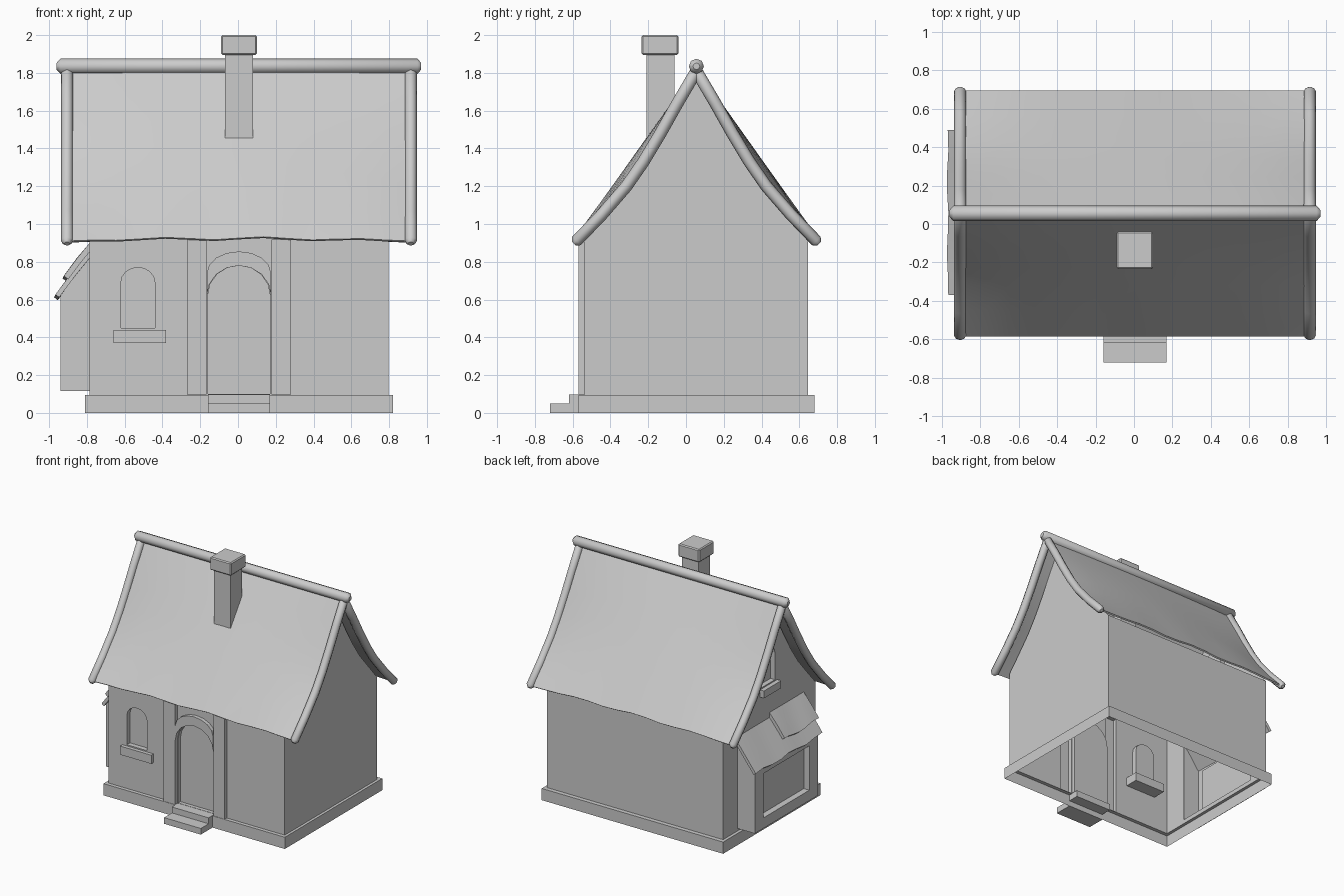
import bpy, bmesh, math
from mathutils import Vector

cube = bpy.data.objects.get("Cube")
if cube:
    bpy.data.objects.remove(cube, do_unlink=True)

grey = bpy.data.materials.new("plain grey")
grey.use_nodes = True
grey.diffuse_color = (0.6, 0.6, 0.6, 1)
grey.node_tree.nodes["Principled BSDF"].inputs["Base Color"].default_value = (0.6, 0.6, 0.6, 1)

MID = 0.055                                   # y of the ridge
SLOPE = [(0, 1.81), (0.1, 1.64), (0.19, 1.48), (0.28, 1.33), (0.37, 1.2), (0.5, 1.05), (0.635, 0.91)]


def finish(name, bm):
    mesh = bpy.data.meshes.new(name)
    bm.to_mesh(mesh)
    bm.free()
    ob = bpy.data.objects.new(name, mesh)
    bpy.context.collection.objects.link(ob)
    mesh.materials.append(grey)
    return ob


def box(name, x0, x1, y0, y1, z0, z1, bevel=0):
    bm = bmesh.new()
    bmesh.ops.create_cube(bm, size=1)
    for v in bm.verts:
        v.co = ((x0 + x1) / 2 + v.co.x * (x1 - x0), (y0 + y1) / 2 + v.co.y * (y1 - y0),
                (z0 + z1) / 2 + v.co.z * (z1 - z0))
    if bevel:
        bmesh.ops.bevel(bm, geom=bm.edges[:], offset=bevel, segments=1, affect='EDGES')
    return finish(name, bm)


def prism(name, outline, place, d0, d1):
    """Closed solid: a 2D outline extruded between two depths."""
    bm = bmesh.new()
    a = [bm.verts.new(place(u, v, d0)) for u, v in outline]
    b = [bm.verts.new(place(u, v, d1)) for u, v in outline]
    bm.faces.new(a)
    bm.faces.new(b)
    for i in range(len(a)):
        j = (i + 1) % len(a)
        bm.faces.new((a[i], a[j], b[j], b[i]))
    bmesh.ops.recalc_face_normals(bm, faces=bm.faces)
    return finish(name, bm)


def panel(name, outline, place, out, openings=()):
    """Thin wall with niches (or raised blocks) given as (outline, depth, has_pane)."""
    bm = bmesh.new()

    def ring(pts, d=0):
        return [bm.verts.new(place(u, v, d)) for u, v in pts]

    def loop(vs):
        return [bm.edges.new((vs[i - 1], vs[i])) for i in range(len(vs))]
    rim = ring(outline)
    edges = loop(rim)
    holes = [ring(o[0]) for o in openings]
    for h in holes:
        edges += loop(h)
    bmesh.ops.triangle_fill(bm, edges=edges, use_beauty=True, normal=out)
    for h, (pts, depth, pane) in zip(holes, openings):
        if not depth:
            continue
        inner = ring(pts, depth)
        for i in range(len(h)):
            bm.faces.new((h[i - 1], h[i], inner[i], inner[i - 1]))
        if pane:
            bm.faces.new(inner)
    bmesh.ops.recalc_face_normals(bm, faces=bm.faces)
    wall = rim[0].link_faces[0]
    wall.normal_update()
    if wall.normal.dot(Vector(out)) < 0:
        bmesh.ops.reverse_faces(bm, faces=bm.faces)
    return finish(name, bm)


def arc(cx, half, spring, top, n=8):
    return [(cx + half * math.cos(math.pi * i / n), spring + (top - spring) * math.sin(math.pi * i / n))
            for i in range(n + 1)]


def arched(cx, half, bottom, spring, top):
    return [(cx - half, bottom), (cx + half, bottom)] + arc(cx, half, spring, top)


def rect(u0, u1, v0, v1):
    return [(u0, v0), (u1, v0), (u1, v1), (u0, v1)]


def tube(name, points, radius):
    """Round pole along points, tapered at both ends."""
    cu = bpy.data.curves.new(name, 'CURVE')
    cu.dimensions = '3D'
    cu.bevel_depth = radius
    cu.bevel_resolution = 2
    cu.use_fill_caps = True
    pts = [Vector(p) for p in points]
    d0, d1 = (pts[0] - pts[1]).normalized(), (pts[-1] - pts[-2]).normalized()
    pts = [pts[0] + d0 * 0.02] + pts + [pts[-1] + d1 * 0.02]
    sp = cu.splines.new('POLY')
    sp.points.add(len(pts) - 1)
    for i, (p, q) in enumerate(zip(sp.points, pts)):
        p.co = (*q, 1)
        p.radius = 0.45 if i in (0, len(pts) - 1) else 1
    ob = bpy.data.objects.new(name, cu)
    bpy.context.collection.objects.link(ob)
    cu.materials.append(grey)
    bpy.ops.object.select_all(action='DESELECT')
    ob.select_set(True)
    bpy.context.view_layer.objects.active = ob
    bpy.ops.object.convert(target='MESH')
    bpy.ops.object.shade_smooth_by_angle(angle=math.radians(50))


# Plinth: open band with a ledge up to the walls
W, E, S, N = -0.785, 0.798, -0.54, 0.645
bm = bmesh.new()
rings = []
for x0, x1, y0, y1, z in ((-0.81, 0.82, -0.57, 0.68, 0), (-0.81, 0.82, -0.57, 0.68, 0.095), (W, E, S, N, 0.095)):
    rings.append([bm.verts.new((x, y, z)) for x, y in rect(x0, x1, y0, y1)])
for a, b in zip(rings, rings[1:]):
    for i in range(4):
        bm.faces.new((a[i - 1], a[i], b[i], b[i - 1]))
finish("plinth", bm)

# Walls, with the doorway pillars raised and the door set back
front = lambda u, v, d: (u, S + d, v)
back = lambda u, v, d: (u, N - d, v)
left = lambda u, v, d: (W + d, u, v)
right = lambda u, v, d: (E - d, u, v)
bay_side = lambda u, v, d: (-0.94 + d, u, v)
EAVE = 0.925
panel("front_wall", rect(W, E, 0.095, EAVE), front, (0, -1, 0),
      [(arched(-0.53, 0.09, 0.45, 0.69, 0.77), 0.04, True),
       (rect(-0.27, -0.167, 0.097, 0.918), -0.03, True),
       (rect(0.177, 0.28, 0.097, 0.918), -0.03, True),
       (arched(0.005, 0.165, 0.1, 0.62, 0.78), 0.03, True)])
panel("back_wall", rect(W, E, 0.095, EAVE), back, (0, 1, 0))
top = [(o, z - 0.02) for o, z in SLOPE[:-1]]
gable = ([(S, 0.095), (N, 0.095), (N, EAVE)] + [(MID + o, z) for o, z in reversed(top)]
         + [(MID - o, z) for o, z in top[1:]] + [(S, EAVE)])
panel("plain_gable", gable, right, (1, 0, 0))
panel("bay_gable", gable, left, (-1, 0, 0),
      [(arched(0.065, 0.085, 1.14, 1.36, 1.44), 0.04, True), (rect(-0.34, 0.45, 0.13, 0.8), 0, False)])
box("front_window_sill", -0.66, -0.38, -0.57, -0.43, 0.37, 0.44)
box("gable_window_sill", -0.82, -0.7, -0.05, 0.17, 1.07, 1.13)

# Door arch and steps
prism("door_arch", arc(0.005, 0.17, 0.62, 0.78) + arc(0.005, 0.17, 0.74, 0.855)[::-1], front, -0.03, 0.0)
box("lower_step", -0.16, 0.17, -0.72, -0.57, 0, 0.05)
box("upper_step", -0.16, 0.17, -0.62, -0.48, 0.045, 0.098)

# Side bay with a large inset window and a shingled lean-to roof
panel("bay_front", rect(-0.35, 0.46, 0.115, 0.63), bay_side, (-1, 0, 0),
      [(rect(-0.24, 0.35, 0.2, 0.56), 0.05, True)])
cheek = [(W, 0.115), (-0.94, 0.115), (-0.94, 0.63), (W, 0.83)]
for name, y, n in (("bay_back_cheek", 0.46, 1), ("bay_front_cheek", -0.35, -1)):
    panel(name, cheek, lambda u, v, d, y=y: (u, y, v), (0, n, 0))
panel("bay_floor", rect(-0.94, W, -0.35, 0.46), lambda u, v, d: (u, v, 0.115), (0, 0, -1))


def shingle(name, y0, y1, x_out, z_in, z_out, thick, n=8):
    bm = bmesh.new()
    rows = []
    for i in range(n + 1):
        y = y0 + (y1 - y0) * i / n
        dip = 0.008 * math.sin(17 * y + 1)
        rows.append([bm.verts.new(p) for p in ((W, y, z_in), ((W + x_out) / 2, y, (z_in + z_out) / 2 + dip),
                                               (x_out + dip / 2, y, z_out + dip))])
    for a, b in zip(rows, rows[1:]):
        for k in range(2):
            bm.faces.new((a[k], b[k], b[k + 1], a[k + 1])).smooth = True
    bm.normal_update()
    bm.faces.ensure_lookup_table()
    if bm.faces[0].normal.z < 0:
        bmesh.ops.reverse_faces(bm, faces=bm.faces)
    ob = finish(name, bm)
    solid = ob.modifiers.new("thickness", 'SOLIDIFY')
    solid.thickness = thick
    solid.offset = -1
    edge = ob.modifiers.new("crisp rim", 'EDGE_SPLIT')
    edge.split_angle = math.radians(40)


shingle("bay_roof", -0.37, 0.49, -0.97, 0.86, 0.62, 0.025)
shingle("bay_roof_patch", -0.39, 0.05, -0.925, 0.9, 0.72, 0.03)

# Main roof: concave at the gables, straight in the middle, with wavy eaves
bm = bmesh.new()
cols = 14
profile = [(-o, z) for o, z in reversed(SLOPE)] + SLOPE[1:]
grid = []
for i in range(cols + 1):
    t = i / cols
    x = -0.905 + 1.82 * t
    middle = max(0, math.sin(math.pi * t)) ** 0.7
    row = []
    for o, z in profile:
        f = abs(o) / 0.635
        straight = 1.83 + (0.925 - 1.83) * f
        wave = 0.008 * math.sin(12 * x + (2 if o > 0 else 0)) * f ** 4 * middle
        reach = math.copysign(0.006 * f, o)
        row.append(bm.verts.new((x, MID + o + reach, z + (straight - z) * middle + wave)))
    grid.append(row)
for a, b in zip(grid, grid[1:]):
    for k in range(len(a) - 1):
        bm.faces.new((a[k], b[k], b[k + 1], a[k + 1])).smooth = True
for e in bm.edges:
    if all(abs(v.co.y - MID) < 1e-4 for v in e.verts):
        e.smooth = False
bm.normal_update()
bm.faces.ensure_lookup_table()
if bm.faces[0].normal.z < 0:
    bmesh.ops.reverse_faces(bm, faces=bm.faces)
roof = finish("main_roof", bm)
solid = roof.modifiers.new("thickness", 'SOLIDIFY')
solid.thickness = 0.012
solid.offset = -1
roof.modifiers.new("crisp rim", 'EDGE_SPLIT').split_angle = math.radians(40)

# Verge poles and ridge pole
for xname, x in (("left", 0.915), ("right", -0.905)):
    for yname, s in (("front", -1), ("back", 1)):
        tube(f"{xname}_{yname}_verge_pole", [(x, MID + s * o, z) for o, z in SLOPE], 0.032)
tube("ridge_pole", [(-0.94, MID, 1.835), (0.95, MID, 1.835)], 0.04)

# Chimney
box("chimney_stack", -0.07, 0.08, -0.21, -0.06, 1.38, 1.91)
box("chimney_cap", -0.09, 0.1, -0.235, -0.04, 1.895, 2.0, 0.008)
